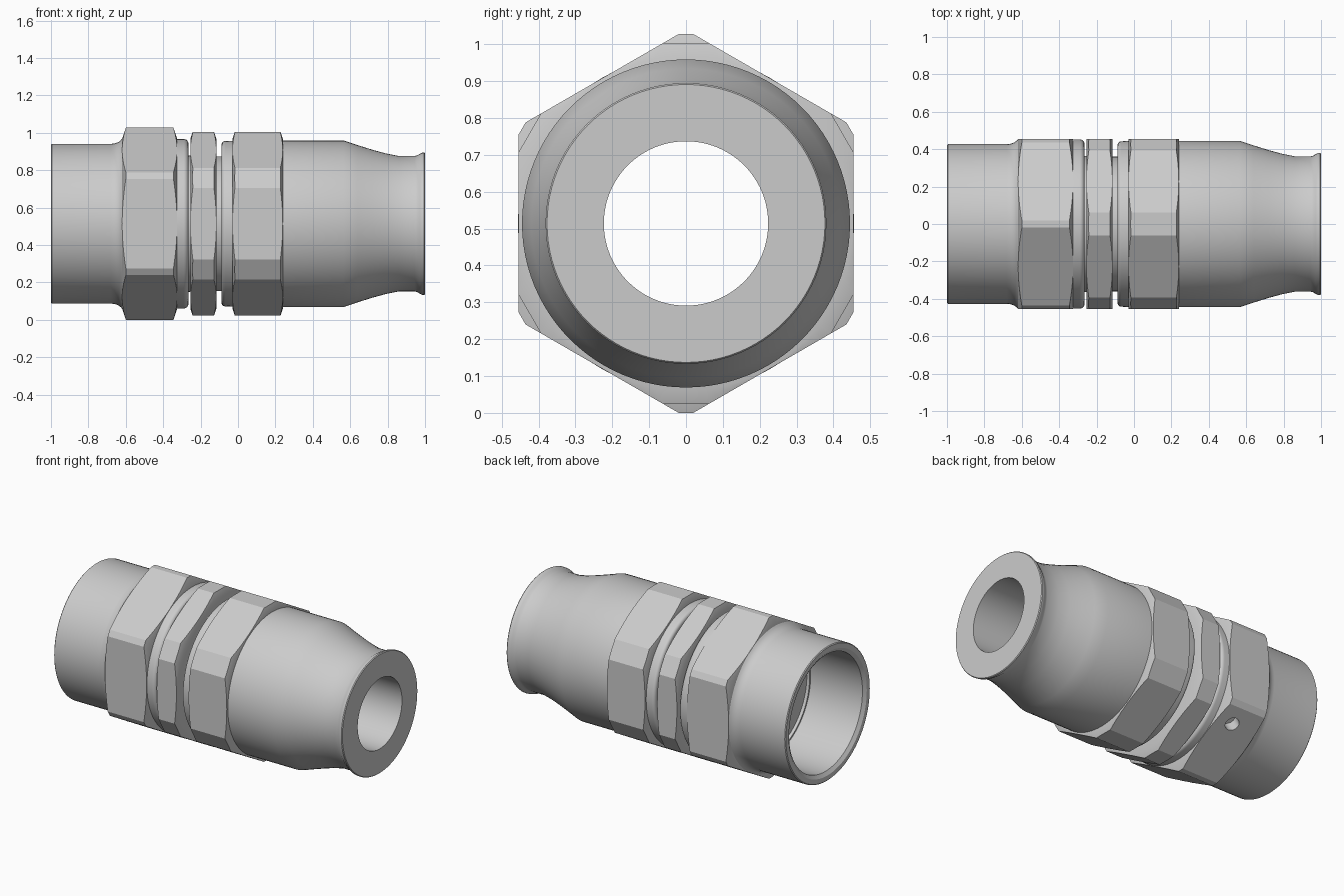
import bpy, bmesh
from math import sin, cos, pi, radians
from mathutils import Vector

if "Cube" in bpy.data.objects:
    bpy.data.objects.remove(bpy.data.objects["Cube"])

ZC = 0.514    # height of the fitting's axis
FLAT = 0.455  # centre to hex flat
BORE = 0.223
SEG = 96


def make_object(name, bm):
    bmesh.ops.recalc_face_normals(bm, faces=bm.faces)
    mesh = bpy.data.meshes.new(name)
    bm.to_mesh(mesh)
    bm.free()
    ob = bpy.data.objects.new(name, mesh)
    bpy.context.collection.objects.link(ob)
    return ob


def lathe(name, profile):
    """Revolve a closed (x, radius) profile about the long axis."""
    bm = bmesh.new()
    rings = [[bm.verts.new((x, r * cos(2 * pi * i / SEG), ZC + r * sin(2 * pi * i / SEG)))
              for i in range(SEG)] for x, r in profile]
    for a, b in zip(rings, rings[1:] + rings[:1]):
        for i in range(SEG):
            j = (i + 1) % SEG
            bm.faces.new((a[i], a[j], b[j], b[i]))
    return make_object(name, bm)


def arc(cx, cr, rad, a0, a1, n=6):
    """Arc points for rounded profile corners."""
    return [(cx + rad * cos(radians(a0 + (a1 - a0) * i / n)),
             cr + rad * sin(radians(a0 + (a1 - a0) * i / n))) for i in range(n + 1)]


def boolean(ob, cutter, operation):
    mod = ob.modifiers.new("cut", 'BOOLEAN')
    mod.operation, mod.solver, mod.object = operation, 'EXACT', cutter
    bpy.context.view_layer.objects.active = ob
    bpy.ops.object.modifier_apply(modifier=mod.name)
    bpy.data.objects.remove(cutter)


def smooth(ob):
    bpy.ops.object.select_all(action='DESELECT')
    ob.select_set(True)
    bpy.context.view_layer.objects.active = ob
    bpy.ops.object.shade_smooth_by_angle(angle=radians(20))


def hex_nut(name, x0, x1, corner, chamfer, inner):
    """Hexagon with cut-off corners and cone-chamfered ends."""
    big = 0.54
    run = chamfer * (big - FLAT) / (corner - FLAT)
    ob = lathe(name, [(x0, inner), (x0, FLAT - 0.002), (x0 + run, big),
                      (x1 - run, big), (x1, FLAT - 0.002), (x1, inner)])
    t = 2 * (corner - FLAT * cos(pi / 6))
    bm = bmesh.new()
    ends = []
    for x in (x0 - 0.1, x1 + 0.1):
        ring = []
        for k in range(6):
            a = k * pi / 3
            for s in (-t, t):
                ring.append(bm.verts.new((x, FLAT * cos(a) - s * sin(a),
                                          ZC + FLAT * sin(a) + s * cos(a))))
        bm.faces.new(ring)
        ends.append(ring)
    for i in range(12):
        j = (i + 1) % 12
        bm.faces.new((ends[0][i], ends[0][j], ends[1][j], ends[1][i]))
    boolean(ob, make_object("hex_cutter", bm), 'INTERSECT')
    return ob


# Swivel side: open socket, its hexagon and rounded collar
socket = lathe("swivel_socket", [(-0.6, 0.37), (-0.985, 0.37), (-1, 0.392), (-1, 0.422), (-0.995, 0.427)]
               + [(-0.68, 0.427), (-0.66, 0.429), (-0.64, 0.436), (-0.627, 0.446), (-0.618, 0.456),
                  (-0.6, 0.45)])
swivel_hex = hex_nut("swivel_hex", -0.62, -0.325, 0.514, 0.02, 0.36)
collar = lathe("swivel_collar", [(-0.34, 0.35), (-0.34, 0.453)]
               + arc(-0.29, 0.428, 0.025, 90, 0) + [(-0.265, 0.35)])

# Wire hole drilled in the lower back flat of the swivel hexagon
n = Vector((0, 0.5, -0.866))
centre = Vector((-0.44, 0, ZC)) + n * FLAT + Vector((0, 0.866, 0.5)) * 0.13
bm = bmesh.new()
bmesh.ops.create_cone(bm, cap_ends=True, segments=32, radius1=0.042, radius2=0.042, depth=0.14)
rot = Vector((0, 0, 1)).rotation_difference(n).to_matrix()
bmesh.ops.rotate(bm, verts=bm.verts, matrix=rot)
bmesh.ops.translate(bm, verts=bm.verts, vec=centre)
boolean(swivel_hex, make_object("hole_cutter", bm), 'DIFFERENCE')

# Inner body with the through bore; its left end is the socket floor
body = lathe("inner_body", [(-0.6, BORE), (-0.6, 0.372), (-0.1, 0.36), (0.2, 0.36), (0.2, BORE)])

# Middle hexagon
middle_hex = hex_nut("middle_hex", -0.255, -0.115, 0.49, 0.012, 0.34)

# Hose side: rounded collar, hexagon and tapered, flared sleeve
hose_collar = lathe("hose_collar", [(-0.02, 0.35), (-0.088, 0.35)]
                    + arc(-0.068, 0.422, 0.02, 180, 90) + [(-0.02, 0.444)])
hose_hex = hex_nut("hose_hex", -0.03, 0.24, 0.49, 0.012, 0.34)
sleeve = lathe("hose_sleeve", [(0.15, BORE), (0.15, 0.445), (0.565, 0.445), (0.64, 0.420),
                               (0.72, 0.395), (0.79, 0.376), (0.86, 0.362), (0.945, 0.362),
                               (0.96, 0.366), (0.972, 0.374), (0.985, 0.380), (0.995, 0.381),
                               (1, 0.377), (1, BORE)])

for part in (socket, swivel_hex, collar, body, middle_hex, hose_collar, hose_hex, sleeve):
    smooth(part)
